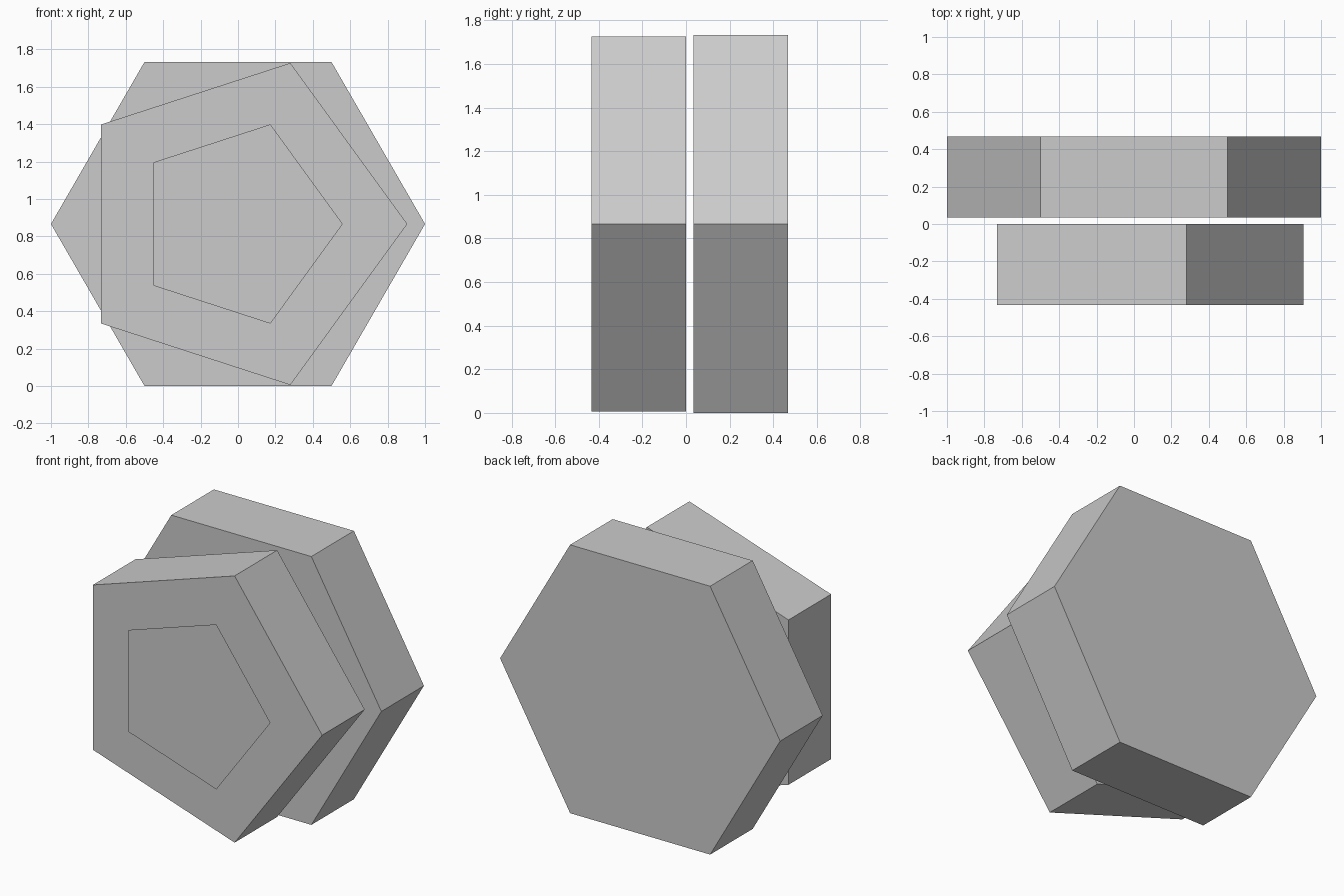
import bpy, bmesh, math

if "Cube" in bpy.data.objects:
    bpy.data.objects.remove(bpy.data.objects["Cube"])

grey = bpy.data.materials.new("plain_grey")
grey.diffuse_color = (0.6, 0.6, 0.6, 1)
grey.use_nodes = True
grey.node_tree.nodes["Principled BSDF"].inputs["Base Color"].default_value = grey.diffuse_color

CENTRE_Z = math.sqrt(3) / 2


def polygon_block(name, sides, radius, y_front, depth):
    """Regular polygon facing -y with a corner on +x, extruded backwards."""
    bm = bmesh.new()
    ring = []
    for i in range(sides):
        a = math.tau * i / sides
        ring.append(bm.verts.new((radius * math.cos(a), y_front,
                                  CENTRE_Z + radius * math.sin(a))))
    face = bm.faces.new(ring)
    if depth:
        # Keep the front cap and close the block with a back cap
        back = [bm.verts.new((v.co.x, y_front + depth, v.co.z)) for v in ring]
        bm.faces.new(back[::-1])
        for i in range(sides):
            j = (i + 1) % sides
            bm.faces.new((ring[j], ring[i], back[i], back[j]))
    bm.normal_update()
    if face.normal.y > 0:
        bmesh.ops.reverse_faces(bm, faces=bm.faces[:])
    mesh = bpy.data.meshes.new(name)
    bm.to_mesh(mesh)
    bm.free()
    mesh.materials.append(grey)
    obj = bpy.data.objects.new(name, mesh)
    bpy.context.collection.objects.link(obj)
    return obj


# Rear hexagonal block
polygon_block("hexagon_block", 6, 1.0, 0.034, 0.434)
# Middle pentagonal block
polygon_block("pentagon_block", 5, 0.905, -0.434, 0.434)
# Thin pentagonal sheet floating just in front
polygon_block("front_pentagon_sheet", 5, 0.56, -0.468, 0)
